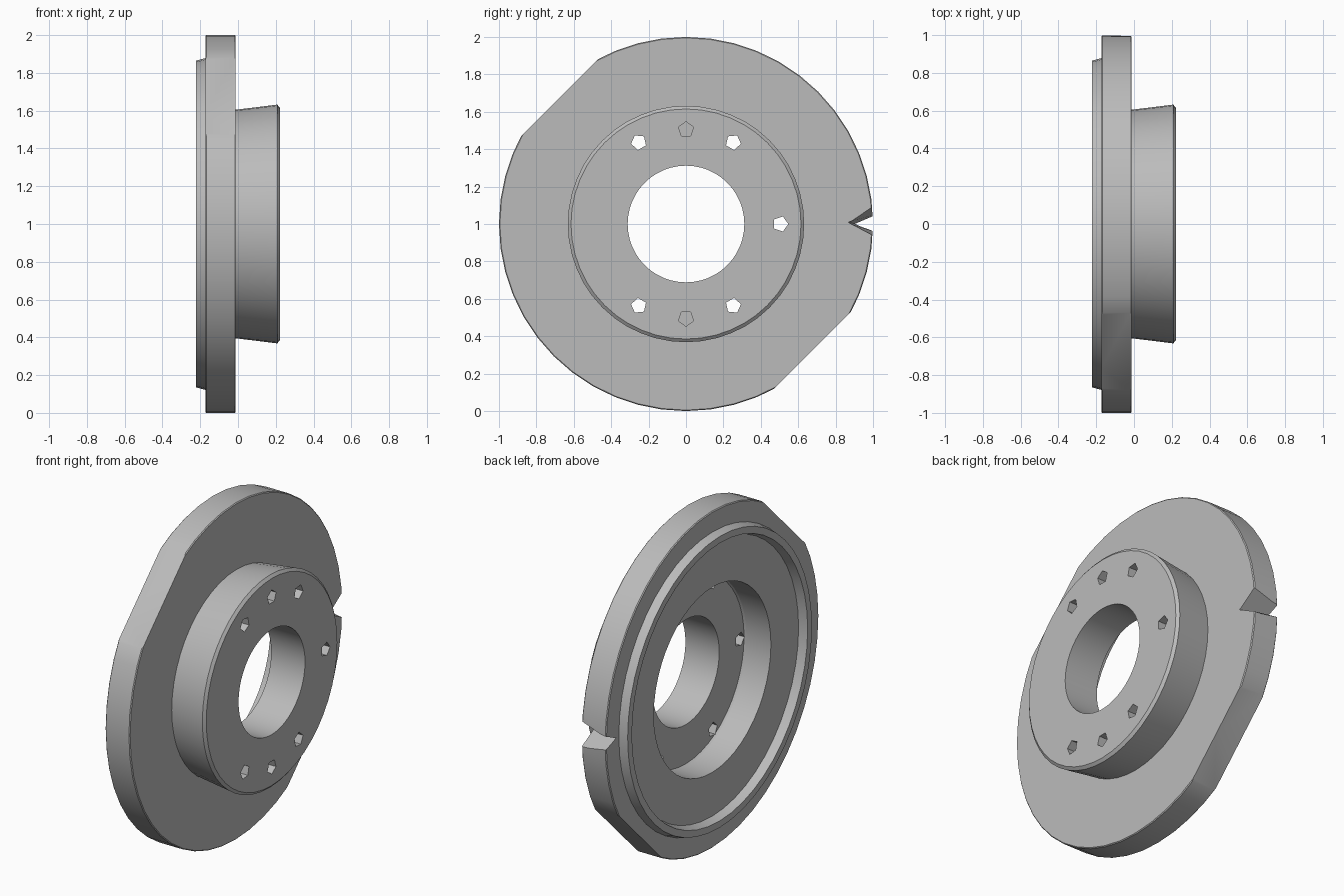
import bpy, bmesh
from math import cos, sin, pi, radians
from mathutils import Vector

cube = bpy.data.objects.get("Cube")
if cube:
    bpy.data.objects.remove(cube, do_unlink=True)

SEGMENTS = 48
CENTRE = Vector((0, 0, 1))

# One plain metal colour
metal = bpy.data.materials.new("grey_metal")
metal.use_nodes = True
grey = (0.5, 0.5, 0.5, 1)
metal.diffuse_color = grey
metal.node_tree.nodes["Principled BSDF"].inputs["Base Color"].default_value = grey


def make_object(name, bm):
    bmesh.ops.recalc_face_normals(bm, faces=bm.faces[:])
    mesh = bpy.data.meshes.new(name)
    bm.to_mesh(mesh)
    bm.free()
    mesh.materials.append(metal)
    obj = bpy.data.objects.new(name, mesh)
    bpy.context.collection.objects.link(obj)
    return obj


def turn(profile):
    """Spin a closed (x, radius) outline around the axle."""
    bm = bmesh.new()
    rings = []
    for i in range(SEGMENTS):
        a = 2 * pi * i / SEGMENTS
        rings.append([bm.verts.new(CENTRE + Vector((x, r * cos(a), r * sin(a))))
                      for x, r in profile])
    n = len(profile)
    for i, ring in enumerate(rings):
        after = rings[(i + 1) % SEGMENTS]
        for j in range(n):
            k = (j + 1) % n
            bm.faces.new((ring[j], ring[k], after[k], after[j]))
    return bm


def loft(bm, back, front):
    """Add a solid between two matching outlines."""
    a = [bm.verts.new(CENTRE + Vector(p)) for p in back]
    b = [bm.verts.new(CENTRE + Vector(p)) for p in front]
    bm.faces.new(a)
    bm.faces.new(b)
    for i in range(len(a)):
        j = (i + 1) % len(a)
        bm.faces.new((a[i], a[j], b[j], b[i]))


def cut(obj, bm):
    """Subtract a solid and discard the cutter."""
    cutter = make_object("cutter", bm)
    cutter.hide_render = True
    mod = obj.modifiers.new("cut", 'BOOLEAN')
    mod.operation = 'DIFFERENCE'
    mod.solver = 'EXACT'
    mod.object = cutter
    bpy.context.view_layer.objects.active = obj
    bpy.ops.object.modifier_apply(modifier=mod.name)
    bpy.data.objects.remove(cutter, do_unlink=True)


# Friction disc, with two opposite flats trimmed off its edge
bm = turn([(-0.012, 0.55), (-0.012, 0.995), (-0.017, 1.0),
           (-0.168, 1.0), (-0.173, 0.995), (-0.173, 0.55)])
for side in (1, -1):
    normal = Vector((0, -side, side)).normalized()
    bmesh.ops.bisect_plane(bm, geom=bm.verts[:] + bm.edges[:] + bm.faces[:],
                           plane_co=CENTRE + normal * 0.955, plane_no=normal,
                           clear_outer=True)
    bmesh.ops.holes_fill(bm, edges=[e for e in bm.edges if e.is_boundary], sides=0)
disc = make_object("friction_disc", bm)

# Wedge notch in the disc edge, narrowing toward the back
notch = bmesh.new()
loft(notch,
     [(-0.2, 0.91, 0), (-0.2, 1.05, -0.05), (-0.2, 1.05, 0.06)],
     [(0.02, 0.86, 0.01), (0.02, 1.05, -0.09), (0.02, 1.05, 0.14)])
cut(disc, notch)

# Hub hat: flared cup with a bore
hat = make_object("hub_hat", turn([
    (0.0, 0.312), (0.222, 0.312), (0.222, 0.615), (0.208, 0.632),
    (-0.012, 0.605), (-0.012, 0.552), (0.0, 0.545)]))

# Five-sided bolt holes; some go only part way through
holes = bmesh.new()
through, front_only, back_only = (-0.05, 0.3), (0.14, 0.3), (-0.05, 0.12)
for degrees, (start, end) in ((0, through), (60, through), (120, through),
                              (240, through), (300, through),
                              (90, front_only), (270, front_only),
                              (180, back_only)):
    a = radians(degrees)
    outline = [(0.505 * cos(a) + 0.042 * cos(t), 0.505 * sin(a) + 0.042 * sin(t))
               for t in (2 * pi * i / 5 + a for i in range(5))]
    loft(holes, [(start, y, z) for y, z in outline], [(end, y, z) for y, z in outline])
cut(hat, holes)

# Raised ring on the back of the disc
ring = make_object("back_ring", turn([
    (-0.173, 0.878), (-0.222, 0.865), (-0.222, 0.825), (-0.173, 0.81)]))

# Smooth round walls, keep the edges crisp
bpy.ops.object.select_all(action='DESELECT')
for obj in (disc, hat, ring):
    obj.select_set(True)
bpy.context.view_layer.objects.active = disc
bpy.ops.object.shade_smooth_by_angle(angle=radians(25))
